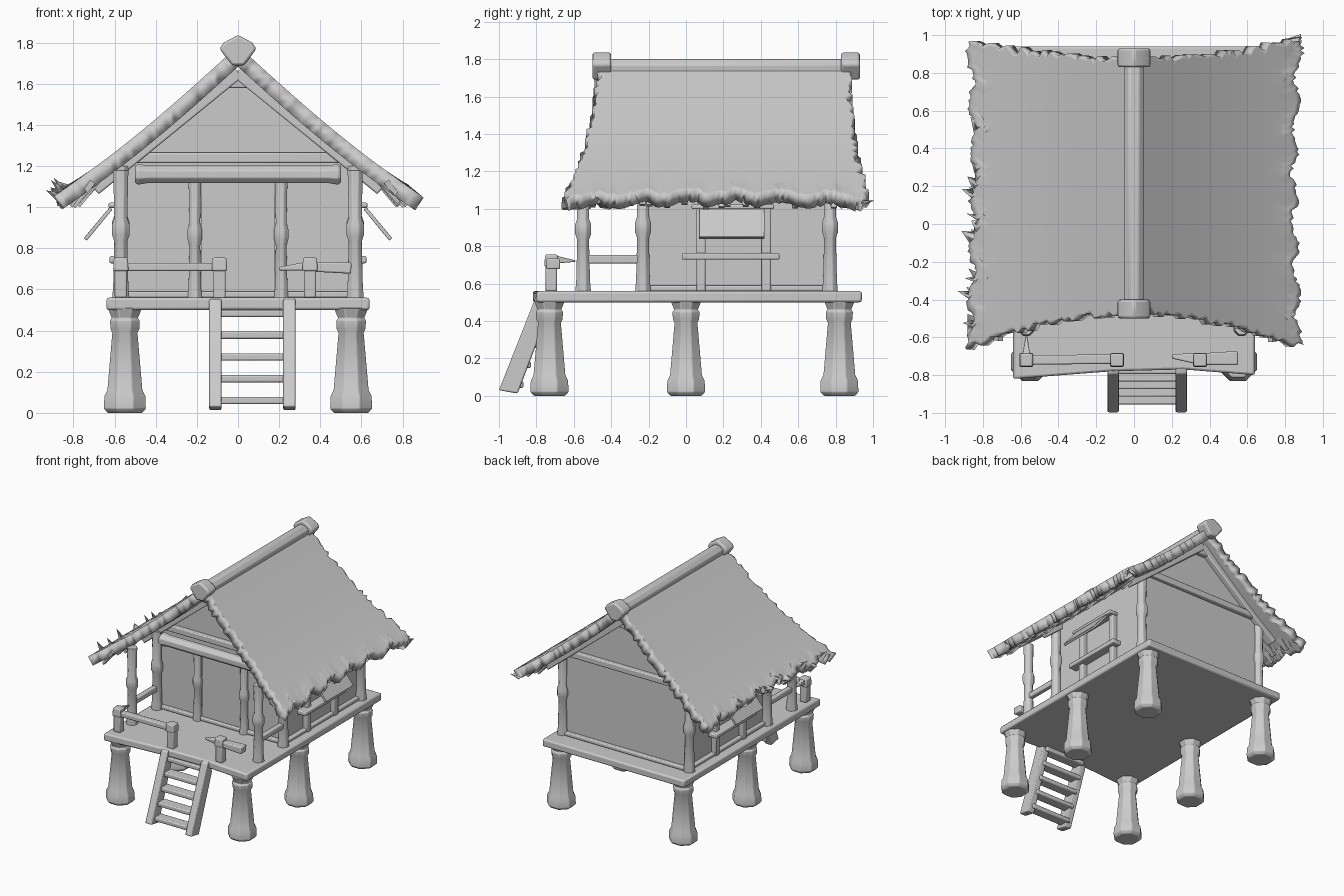
import bpy, bmesh, math, random
from mathutils import Vector, Matrix

random.seed(4)
if "Cube" in bpy.data.objects:
    bpy.data.objects.remove(bpy.data.objects["Cube"])

GREY = (0.6, 0.6, 0.6, 1)
mat = bpy.data.materials.new("plain grey")
mat.use_nodes = True
mat.diffuse_color = GREY
mat.node_tree.nodes["Principled BSDF"].inputs["Base Color"].default_value = GREY


def finish(name, bm, bevel=0.0, angle=35):
    bmesh.ops.recalc_face_normals(bm, faces=bm.faces)
    me = bpy.data.meshes.new(name)
    bm.to_mesh(me)
    bm.free()
    me.materials.append(mat)
    ob = bpy.data.objects.new(name, me)
    bpy.context.collection.objects.link(ob)
    bpy.ops.object.select_all(action="DESELECT")
    ob.select_set(True)
    bpy.context.view_layer.objects.active = ob
    bpy.ops.object.shade_smooth_by_angle(angle=math.radians(angle))
    if bevel:
        mod = ob.modifiers.new("soft edges", "BEVEL")
        mod.width, mod.segments = bevel, 2
    return ob


def bar(name, a, b, w, h, taper=1.0, bevel=0.008):
    """Rectangular timber from a to b; w is sideways, h is up."""
    a, b = Vector(a), Vector(b)
    d = (b - a).normalized()
    side = d.cross(Vector((0, 0, 1)))
    side = side.normalized() if side.length > 0.01 else Vector((1, 0, 0))
    up = side.cross(d)
    bm = bmesh.new()
    rings = [[bm.verts.new(p + side * i * w * s / 2 + up * j * h * s / 2)
              for i, j in ((-1, -1), (1, -1), (1, 1), (-1, 1))]
             for p, s in ((a, 1), (b, taper))]
    for r in rings:
        bm.faces.new(r)
    for i in range(4):
        k = (i + 1) % 4
        bm.faces.new((rings[0][i], rings[0][k], rings[1][k], rings[1][i]))
    return finish(name, bm, bevel)


def prism(name, pts, axis, lo, hi, bevel=0.008):
    """Extrude a flat profile along the given axis (0, 1 or 2)."""
    bm = bmesh.new()
    verts = []
    for p in pts:
        co = list(p)
        co.insert(axis, lo)
        verts.append(bm.verts.new(co))
    face = bm.faces.new(verts)
    ext = bmesh.ops.extrude_face_region(bm, geom=[face])["geom"]
    move = Vector((0, 0, 0))
    move[axis] = hi - lo
    bmesh.ops.translate(bm, vec=move, verts=[v for v in ext if isinstance(v, bmesh.types.BMVert)])
    return finish(name, bm, bevel)


def turned(name, base, profile, sides=8, turn=None):
    """Faceted post: profile holds (radius, height) pairs."""
    bm = bmesh.new()
    rings = []
    for r, z in profile:
        rings.append([bm.verts.new((r * math.cos((i + .5) * math.tau / sides),
                                    r * math.sin((i + .5) * math.tau / sides), z))
                      for i in range(sides)])
    for lo, hi in zip(rings, rings[1:]):
        for i in range(sides):
            k = (i + 1) % sides
            bm.faces.new((lo[i], lo[k], hi[k], hi[i]))
    bm.faces.new(rings[0])
    bm.faces.new(rings[-1])
    if turn:
        bm.transform(turn)
    bm.transform(Matrix.Translation(base))
    return finish(name, bm, 0.004)


def post(name, x, y, top, r=0.04):
    h = top - 0.55
    turned(name, (x, y, 0.55), [(r * 1.15, 0), (r, .1 * h), (r * .85, .45 * h), (r * 1.15, .5 * h),
                                (r * 1.15, .58 * h), (r * .85, .63 * h), (r, h)])


# Stilts and platform
for s in (-1, 1):
    for y in (-0.73, 0, 0.82):
        turned("stilt", (s * 0.55, y, 0),
               [(.09, 0), (.11, .02), (.108, .08), (.092, .11), (.066, .39), (.076, .41),
                (.078, .45), (.068, .46), (.09, .51)])
prism("platform", [(-.64, -.82), (-.12, -.78), (.26, -.77), (.64, -.80), (.64, .94), (-.64, .94)],
      2, 0.5, 0.56, 0.012)

# House body with gables
prism("house_walls", [(-.55, .55), (.55, .55), (.55, 1.24), (0, 1.66), (-.55, 1.24)], 1, -0.2, 0.77, 0)
for y in (-0.21, 0.78):
    bar("gable_tie_beam", (-.54, y, 1.24), (.54, y, 1.24), .05, .05)
    bar("gable_sill", (-.54, y, .575), (.54, y, .575), .04, .03)
    bar("gable_collar", (-.09, y, 1.61), (.09, y, 1.61), .06, .06)
    for s in (-1, 1):
        bar("gable_rafter", (0, y, 1.66), (s * .7, y, 1.09), .07, .07)
turned("lintel_beam", (-.5, -.27, 1.16),
       [(.045, 0), (.054, .015), (.046, .06), (.046, .94), (.054, .985), (.045, 1)],
       turn=Matrix.Rotation(math.pi / 2, 4, "Y"))
for x in (-.21, .21):
    post("door_post", x, -.22, 1.14, .033)
bar("door_panel", (0, -.203, .56), (0, -.203, 1.13), .36, .012, bevel=0)

for s in (-1, 1):
    # Main posts, side rails and side timbers
    for y, top in ((-.55, 1.18), (-.23, 1.2), (.77, 1.2)):
        post("main_post", s * .57, y, top)
    bar("porch_side_rail", (s * .57, -.55, .73), (s * .57, -.22, .73), .04, .045)
    bar("side_sill", (s * .56, -.22, .575), (s * .56, .77, .575), .04, .03)
    # Window with its propped shutter
    for y in (.08, .43):
        bar("window_jamb", (s * .565, y, .56), (s * .565, y, 1.02), .05, .05)
    bar("window_sill", (s * .585, -.02, .745), (s * .585, .5, .745), .08, .035)
    bar("window_head", (s * .59, .03, 1.01), (s * .59, .47, 1.01), .08, .025)
    prism("window_shutter", [(s * .61, .99), (s * .625, 1.0), (s * .75, .85), (s * .735, .838)],
          1, .07, .42, 0.003)

# Front railing, whole on one side and broken on the other
for x, z in ((-.57, .56), (-.09, .5), (.35, .56)):
    bar("railing_post", (x, -.72, z), (x, -.72, .745), .06, .06)
    bar("railing_post_cap", (x, -.72, .69), (x, -.72, .755), .075, .075, .9)
bar("front_rail", (-.57, -.72, .71), (-.09, -.715, .71), .05, .04)
bar("broken_rail_short", (.35, -.715, .715), (.2, -.70, .70), .06, .045, .4)
bar("broken_rail_long", (.35, -.715, .71), (.55, -.71, .705), .06, .045, 1.25)
bar("broken_side_stub", (-.57, -.72, .73), (-.57, -.59, .72), .05, .05, .15)

# Ladder
for x in (-.11, .25):
    prism("ladder_rail", [(-1, .03), (-.9, .012), (-.73, .46), (-.75, .56), (-.795, .55)],
          0, x - .03, x + .03)
for i in range(5):
    z = .06 + .106 * i
    bar("ladder_rung", (-.11, -.935 + .38 * z, z), (.25, -.935 + .38 * z, z), .085, .035)


# Thatched roof slopes with ragged edges
def roof_slope(s, rows=44, cols=110):
    bm = bmesh.new()
    phase = random.uniform(0, 6)
    eave = [.85 + .03 * abs(2 * u / cols - 1) ** 2 + .018 * math.sin(phase + u * .36)
            + random.uniform(-.012, .012) for u in range(cols + 1)]
    grid = []
    for v in range(rows + 1):
        t = v / rows
        front = -.46 - .10 * t - .09 * t ** 3 + random.uniform(-.018, .018)
        back = .875 + .10 * t ** 2 + random.uniform(-.025, .015)
        row = []
        for u in range(cols + 1):
            x = .85 * t + (eave[u] - .85) * max(0, t - .85) / .15
            y = front + (back - front) * u / cols
            if 0 < u < cols:
                y += .012 * math.sin(v * 1.7) * (abs(2 * u / cols - 1) ** 8)
            z = 1.785 - .84 * x - .02 * math.sin(math.pi * t) + .02 * t ** 6
            row.append(bm.verts.new((s * x, y, z)))
        grid.append(row)
    for v in range(rows):
        for u in range(cols):
            bm.faces.new((grid[v][u], grid[v][u + 1], grid[v + 1][u + 1], grid[v + 1][u]))
    ob = finish("thatch_slope", bm, angle=40)
    if ob.data.polygons[0].normal.z < 0:
        ob.data.flip_normals()
    mod = ob.modifiers.new("thickness", "SOLIDIFY")
    mod.thickness, mod.offset = .075, -1


for s in (-1, 1):
    roof_slope(s)
    # Loose tufts hanging under the eaves
    for i in range(26):
        y = -.6 + i * .06 + random.uniform(-.02, .02)
        x = random.uniform(.77, .82)
        bar("eave_tuft", (s * (x - .09), y, 1.125), (s * x, y, random.uniform(1.0, 1.04)),
            .06, .03, .5, 0)

# Ridge beam and end caps
prism("ridge_beam", [(-.05, 1.72), (.05, 1.72), (.055, 1.77), (.025, 1.8), (-.025, 1.8), (-.055, 1.77)],
      1, -.46, .9)
for y in (-.5, .83):
    prism("ridge_cap", [(-.03, 1.69), (.03, 1.69), (.09, 1.77), (.07, 1.8), (0, 1.838), (-.07, 1.8), (-.09, 1.77)],
          1, y, y + .1, 0.012)
